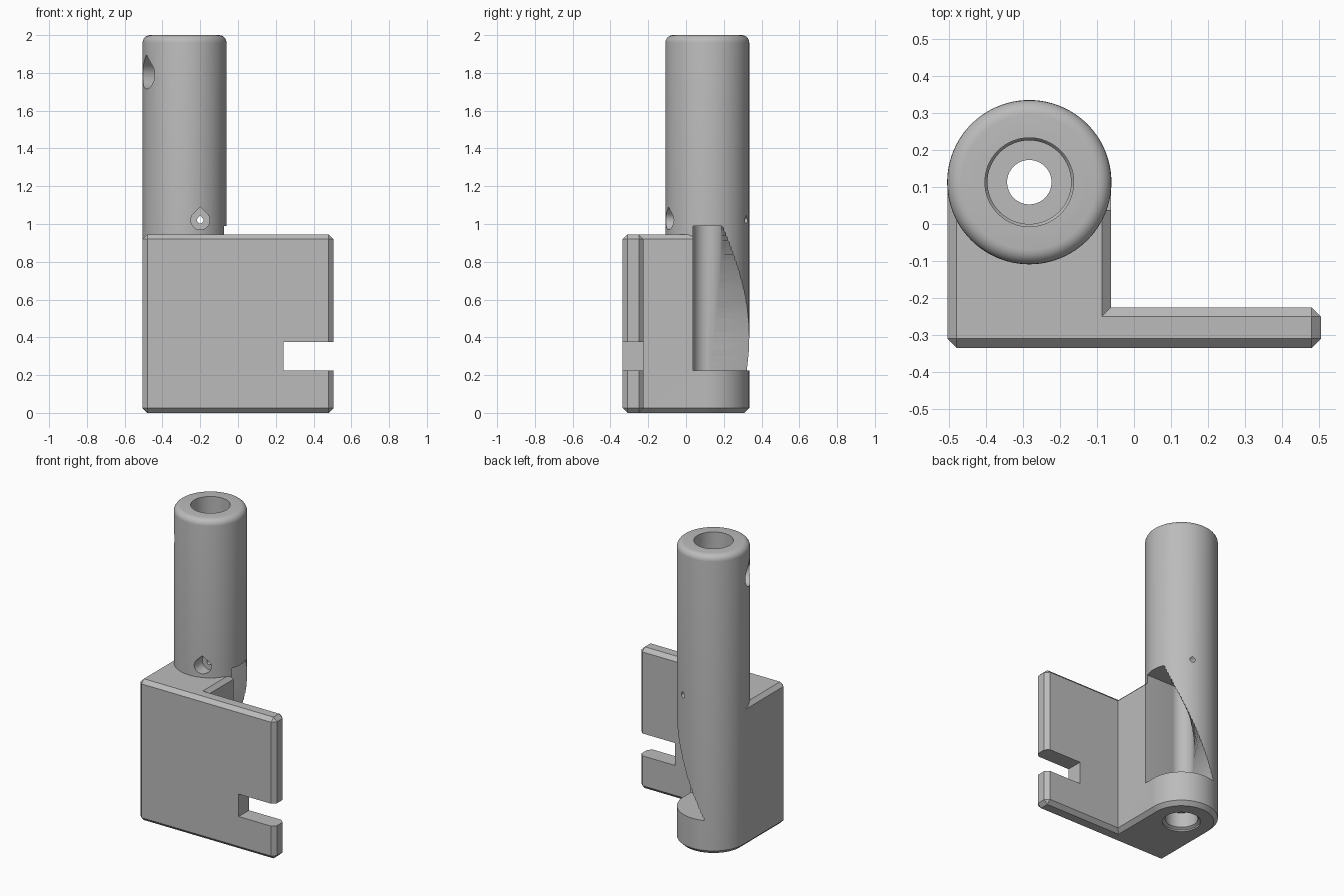
import bpy, bmesh
from math import sin, cos, pi, radians, sqrt
from mathutils import Matrix, Vector

cube = bpy.data.objects.get("Cube")
if cube:
    bpy.data.objects.remove(cube, do_unlink=True)

AX, AY, R = -0.283, 0.113, 0.222      # tube axis and radius
AXIS = Vector((AX, AY, 0))
CHAMFER = 0.025

gray = bpy.data.materials.new("plain gray")
gray.use_nodes = True
color = (0.5, 0.5, 0.5, 1)
gray.diffuse_color = color
gray.node_tree.nodes["Principled BSDF"].inputs["Base Color"].default_value = color


def finish(name, bm):
    bmesh.ops.recalc_face_normals(bm, faces=bm.faces)
    mesh = bpy.data.meshes.new(name)
    bm.to_mesh(mesh)
    bm.free()
    mesh.materials.append(gray)
    obj = bpy.data.objects.new(name, mesh)
    bpy.context.collection.objects.link(obj)
    return obj


def loft(name, rings):
    """Closed solid through rings with equal point counts."""
    bm = bmesh.new()
    loops = [[bm.verts.new(p) for p in ring] for ring in rings]
    n = len(loops[0])
    for a, b in zip(loops, loops[1:]):
        for i in range(n):
            j = (i + 1) % n
            bm.faces.new((a[i], a[j], b[j], b[i]))
    bm.faces.new(loops[0])
    bm.faces.new(loops[-1])
    return finish(name, bm)


def turned(name, profile, steps=96):
    """Solid of revolution about the tube axis from (radius, z) points."""
    return loft(name, [[AXIS + Vector((r * cos(2 * pi * i / steps),
                                       r * sin(2 * pi * i / steps), z))
                        for i in range(steps)] for r, z in profile])


def teardrop(name, origin, heading, r, start, end):
    """Horizontal teardrop prism running along a compass heading."""
    outline = [(r * cos(radians(a)), r * sin(radians(a))) for a in range(135, 406, 10)]
    outline.append((0, r * sqrt(2)))
    turn = Matrix.Rotation(radians(heading), 3, 'Z')
    return loft(name, [[Vector(origin) + turn @ Vector((d, u, v)) for u, v in outline]
                       for d in (start, end)])


def box(name, lo, hi):
    (x0, y0, z0), (x1, y1, z1) = lo, hi
    return loft(name, [[(x0, y0, z), (x1, y0, z), (x1, y1, z), (x0, y1, z)]
                       for z in (z0, z1)])


def combine(target, tool, operation):
    mod = target.modifiers.new("combine", 'BOOLEAN')
    mod.operation = operation
    mod.solver = 'EXACT'
    mod.object = tool
    bpy.context.view_layer.objects.active = target
    bpy.ops.object.modifier_apply(modifier=mod.name)
    bpy.data.objects.remove(tool, do_unlink=True)


# Upright tube with a rounded top rim and chamfered foot
rim = 0.04
profile = [(R - CHAMFER, 0), (R, CHAMFER)]
profile += [(R - rim + rim * cos(radians(a)), 2 - rim + rim * sin(radians(a)))
            for a in range(0, 91, 15)]
holder = turned("tube_holder", profile)

# L-shaped block and plate with chamfered outer edges
SIDE, PLATE_BACK, HEIGHT = AX + R - 0.0005, -0.225, 0.945
outline = [(-0.5045, -0.335), (0.505, -0.335), (0.505, PLATE_BACK),
           (SIDE, PLATE_BACK), (SIDE, AY), (-0.5045, AY)]
bracket = loft("bracket", [[(x, y, z) for x, y in outline] for z in (0, HEIGHT)])
bm = bmesh.new()
bm.from_mesh(bracket.data)


def chamfered(edge):
    a, b = (v.co for v in edge.verts)
    at_back = a.y > 0.1 and b.y > 0.1
    inner = all(abs(p.x - SIDE) < 0.001 and abs(p.y - PLATE_BACK) < 0.001 for p in (a, b))
    return not (at_back or inner)


bmesh.ops.bevel(bm, geom=[e for e in bm.edges if chamfered(e)], offset=CHAMFER,
                offset_type='OFFSET', segments=1, affect='EDGES')
bm.to_mesh(bracket.data)
bm.free()
combine(holder, bracket, 'UNION')

# Slot in the free end of the plate
combine(holder, box("plate_slot", (0.24, -0.5, 0.225), (0.7, -0.1, 0.375)), 'DIFFERENCE')

# Twisting side opening that widens a quarter turn toward the bottom
HALF, LOW, HIGH, LAYERS = 0.075, 0.225, 0.99, 30
rings = []
for i in range(LAYERS + 1):
    t = i / LAYERS
    turn = Matrix.Rotation(radians(90 * (1 - t)), 3, 'Z')
    lift = AXIS + Vector((0, 0, LOW + (HIGH - LOW) * t))
    rings.append([lift + Vector((0, -HALF, 0)), lift + Vector((0.5, -HALF, 0)),
                  lift + turn @ Vector((0.5, HALF, 0)), lift + turn @ Vector((0, HALF, 0))])
combine(holder, loft("side_opening", rings), 'DIFFERENCE')

# Stepped bore through the whole tube
bore = [(0.117, -0.01), (0.117, 0.01), (0.1, 0.02), (0.1, 0.12), (0.06, 0.12), (0.06, LOW),
        (0.0755, LOW), (0.0755, HIGH), (0.06, HIGH), (0.06, 1.15), (0.113, 1.15),
        (0.113, 1.7), (0.12, 1.71), (0.12, 2.1)]
combine(holder, turned("bore", bore, 64), 'DIFFERENCE')

# Teardrop holes: upper side hole, lower front screw seat and its through hole
combine(holder, teardrop("upper_hole", (AX, AY, 1.79), 205, 0.075, 0.02, 0.4), 'DIFFERENCE')
screw = (-0.2, 0, 1.02)
combine(holder, teardrop("screw_seat", screw, 270, 0.05, 0.02, 0.3), 'DIFFERENCE')
combine(holder, teardrop("screw_hole", screw, 270, 0.017, -0.5, 0.3), 'DIFFERENCE')

# Smooth round surfaces, crisp edges
bpy.ops.object.select_all(action='DESELECT')
holder.select_set(True)
bpy.context.view_layer.objects.active = holder
bpy.ops.object.shade_smooth_by_angle(angle=radians(25))
